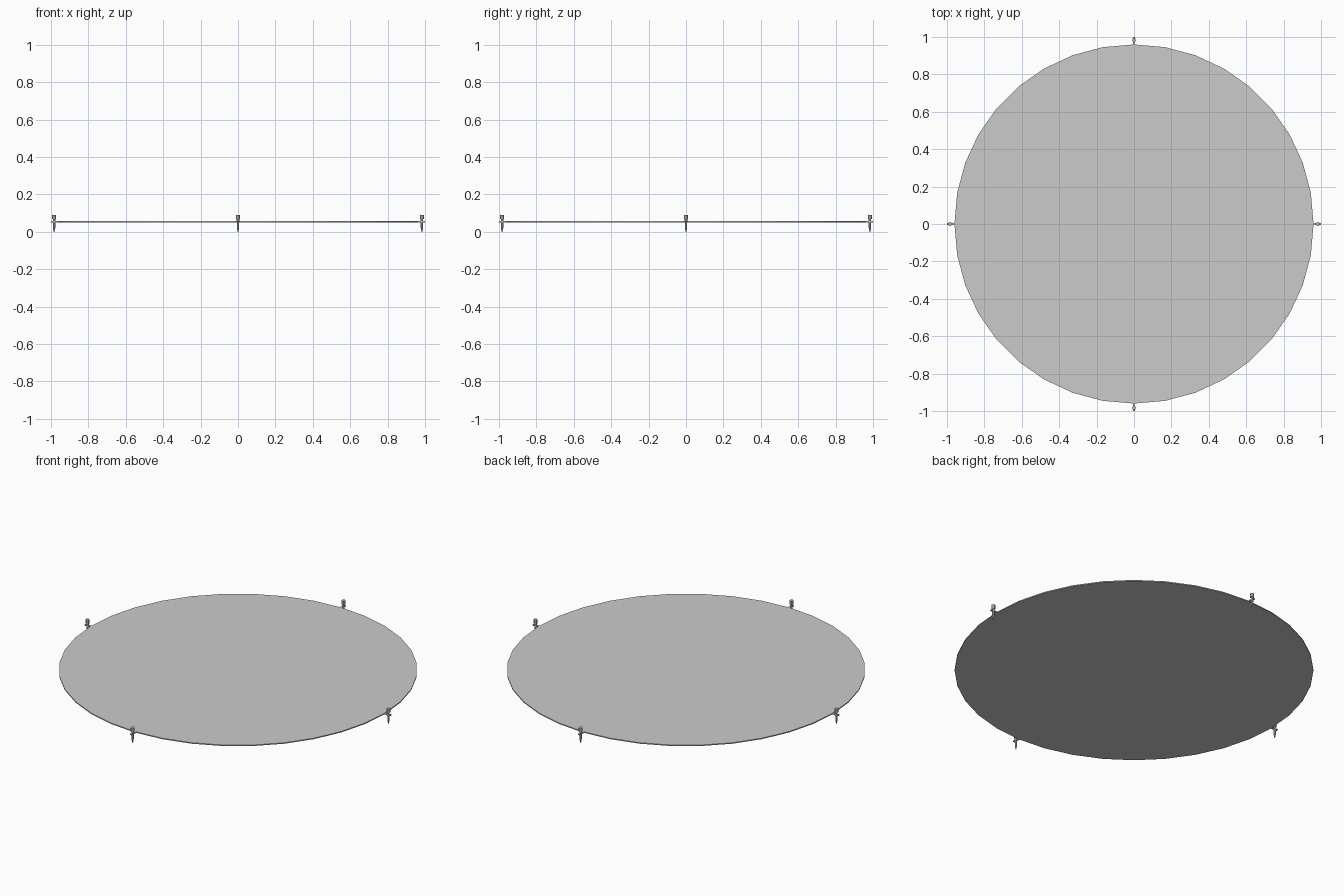
import bpy, bmesh, math
from mathutils import Matrix

if "Cube" in bpy.data.objects:
    bpy.data.objects.remove(bpy.data.objects["Cube"])

def new_object(name, bm):
    mesh = bpy.data.meshes.new(name)
    bm.to_mesh(mesh)
    bm.free()
    ob = bpy.data.objects.new(name, mesh)
    bpy.context.collection.objects.link(ob)
    return ob

def cylinder(bm, x, z0, z1, r0, r1, sides=8):
    bmesh.ops.create_cone(bm, cap_ends=True, segments=sides, radius1=r0, radius2=r1,
                          depth=z1 - z0, matrix=Matrix.Translation((x, 0, (z0 + z1) / 2)))

# Thin 36-sided landing disc
bm = bmesh.new()
bmesh.ops.create_cone(bm, cap_ends=True, segments=36, radius1=0.96, radius2=0.96,
                      depth=0.006, matrix=Matrix.Translation((0, 0, 0.054)))
new_object("landing_disc", bm)

# Four rim lamps: spike, post, head and a small bracket
for i in range(4):
    bm = bmesh.new()
    cylinder(bm, 0.983, 0.0, 0.02, 0.002, 0.006)
    cylinder(bm, 0.983, 0.02, 0.068, 0.006, 0.007)
    cylinder(bm, 0.983, 0.068, 0.09, 0.011, 0.011)
    bmesh.ops.create_cube(bm, size=1, matrix=Matrix.Translation((0.98, 0, 0.054))
                          @ Matrix.Diagonal((0.04, 0.012, 0.006, 1)))
    bm.transform(Matrix.Rotation(i * math.pi / 2, 4, 'Z'))
    new_object(f"rim_lamp_{i + 1}", bm)
